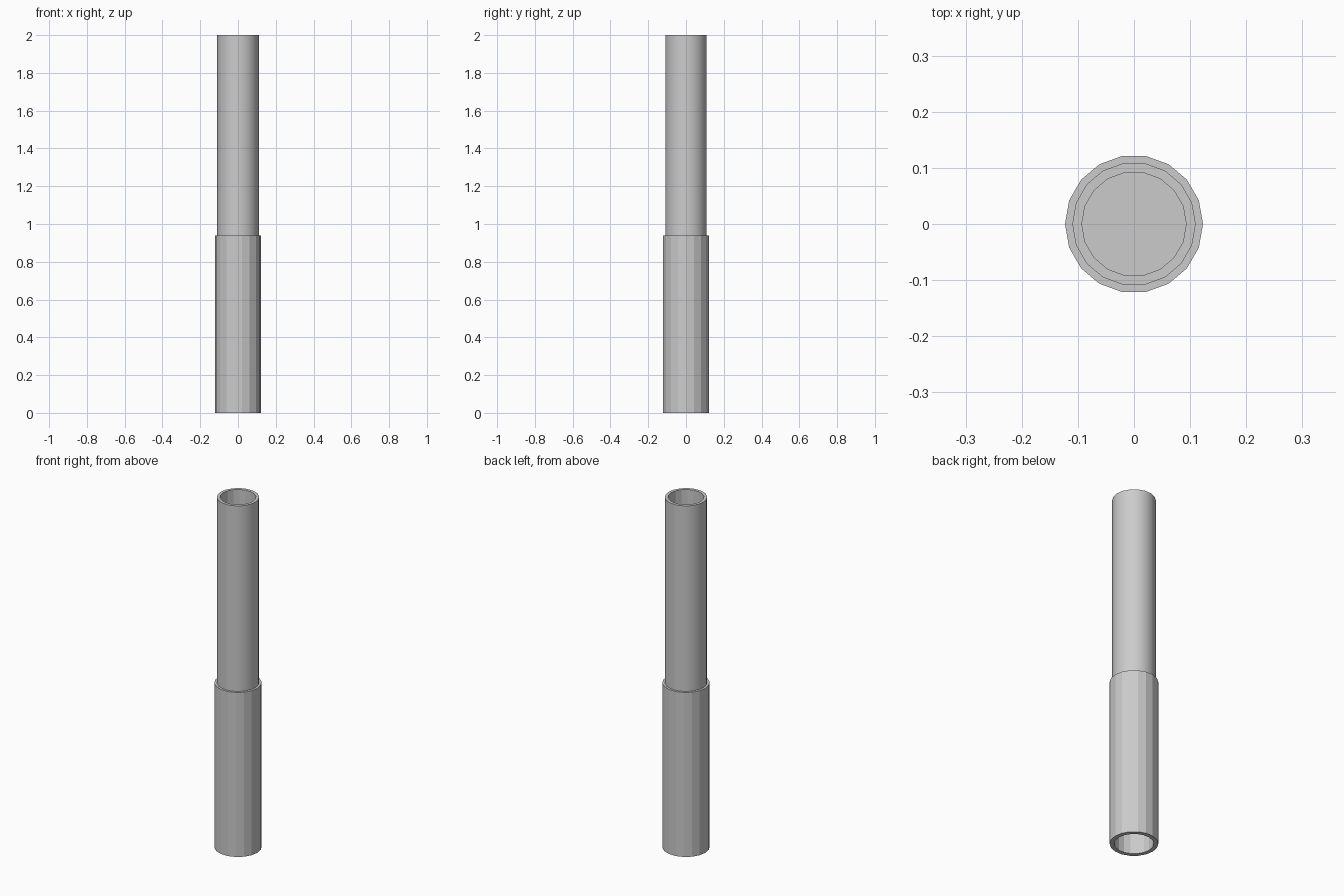
import bpy
import bmesh
from math import cos, sin, tau

if "Cube" in bpy.data.objects:
    bpy.data.objects.remove(bpy.data.objects["Cube"])

SIDES = 18


def lathe(name, profile, smooth_bands=()):
    """Spin (radius, z) points round z; a zero radius becomes a flat cap."""
    bm = bmesh.new()
    rings = []
    for r, z in profile:
        if r == 0:
            rings.append(None)
            continue
        rings.append([bm.verts.new((r * cos(tau * i / SIDES), r * sin(tau * i / SIDES), z))
                      for i in range(SIDES)])
    for band, (a, b) in enumerate(zip(rings, rings[1:])):
        if a is None or b is None:
            bm.faces.new(b or a)
            continue
        for i in range(SIDES):
            j = (i + 1) % SIDES
            face = bm.faces.new((a[i], a[j], b[j], b[i]))
            face.smooth = band in smooth_bands
    bmesh.ops.recalc_face_normals(bm, faces=bm.faces)
    mesh = bpy.data.meshes.new(name)
    bm.to_mesh(mesh)
    bm.free()
    obj = bpy.data.objects.new(name, mesh)
    bpy.context.collection.objects.link(obj)
    return obj


STEP = 0.94

# Wide, faceted lower sleeve, open at the bottom and closed by a top plate
lathe("lower_sleeve", [(0, STEP - 0.02), (0.1, STEP - 0.02), (0.1, 0),
                       (0.123, 0), (0.123, STEP), (0, STEP)])

# Narrower, smooth upper tube, open at the top with a floor at the step
lathe("upper_tube", [(0.11, STEP), (0.11, 2), (0.093, 2),
                     (0.093, STEP + 0.01), (0, STEP + 0.01)], smooth_bands=(0,))
